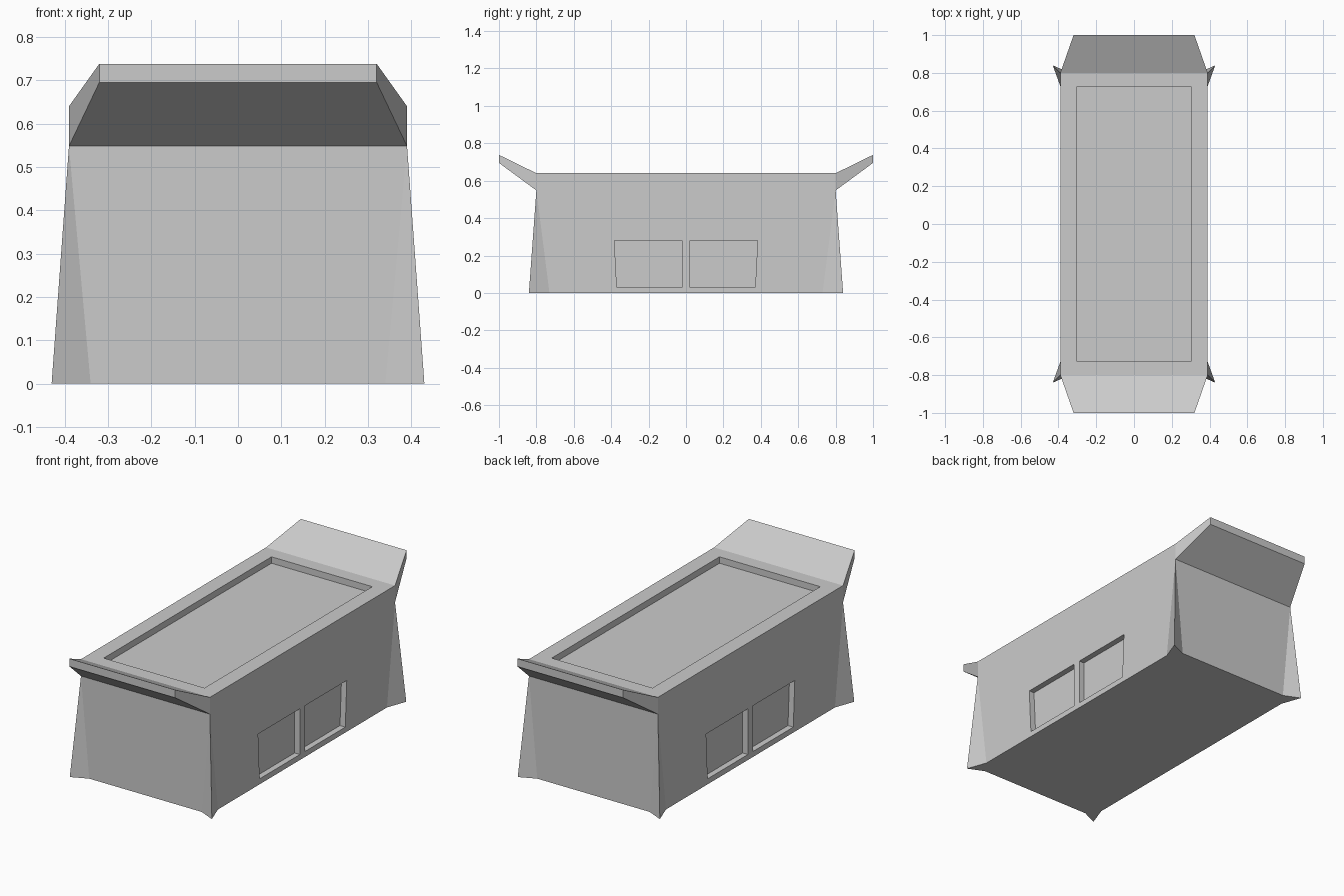
import bpy, bmesh

if "Cube" in bpy.data.objects:
    bpy.data.objects.remove(bpy.data.objects["Cube"])

SIGNS = (1, -1)

# One corner of the shell (+x, +y); the other three are mirrored from it
CORNER = {
    "rim": (0.39, 0.80, 0.64), "under": (0.39, 0.80, 0.548),
    "lip_top": (0.32, 1.00, 0.738), "lip_low": (0.32, 1.00, 0.695),
    "toe": (0.43, 0.84, 0), "end_foot": (0.34, 0.80, 0), "side_foot": (0.39, 0.73, 0),
}


def finish(bm, name):
    bmesh.ops.recalc_face_normals(bm, faces=bm.faces)
    mesh = bpy.data.meshes.new(name)
    bm.to_mesh(mesh)
    bm.free()
    obj = bpy.data.objects.new(name, mesh)
    bpy.context.collection.objects.link(obj)
    return obj


def prism(name, outline, offset):
    bm = bmesh.new()
    face = bm.faces.new([bm.verts.new(p) for p in outline])
    new = bmesh.ops.extrude_face_region(bm, geom=[face])["geom"]
    verts = [g for g in new if isinstance(g, bmesh.types.BMVert)]
    bmesh.ops.translate(bm, verts=verts, vec=offset)
    return finish(bm, name)


def build_body():
    bm = bmesh.new()
    v = {(k, sx, sy): bm.verts.new((x * sx, y * sy, z))
         for k, (x, y, z) in CORNER.items() for sx in SIGNS for sy in SIGNS}

    def face(*keys):
        bm.faces.new([v[k] for k in keys])

    for sy in SIGNS:
        # Flared end lip and end wall
        chain = ("rim", "lip_top", "lip_low", "under", "end_foot")
        for a, b in zip(chain, chain[1:]):
            face((a, 1, sy), (a, -1, sy), (b, -1, sy), (b, 1, sy))
        # Lip cheeks and splayed corner toes
        for sx in SIGNS:
            for names in (chain[:4], ("under", "end_foot", "toe"), ("under", "toe", "side_foot")):
                face(*[(n, sx, sy) for n in names])
    # Long side walls
    for sx in SIGNS:
        half = ("rim", "under", "side_foot")
        face(*[(n, sx, 1) for n in half], *[(n, sx, -1) for n in reversed(half)])
    # Top and underside
    loop = ((1, 1), (-1, 1), (-1, -1), (1, -1))
    face(*[("rim", sx, sy) for sx, sy in loop])
    under = []
    for sx, sy in loop:
        foot = ("side_foot", "toe", "end_foot")
        under += [(n, sx, sy) for n in (foot if sx * sy > 0 else reversed(foot))]
    face(*under)
    return finish(bm, "planter_body")


body = build_body()

# Sunken top panel
cutters = [prism("top_recess_cutter",
                 [(0.305, 0.725, 0.605), (-0.305, 0.725, 0.605),
                  (-0.305, -0.725, 0.605), (0.305, -0.725, 0.605)], (0, 0, 0.2))]
# Two recessed panels on each long side
for sx in SIGNS:
    for sy in SIGNS:
        outline = [(0.022, 0.03), (0.37, 0.03), (0.383, 0.28), (0.022, 0.28)]
        cutters.append(prism("side_recess_cutter",
                             [(0.358 * sx, y * sy, z) for y, z in outline], (0.2 * sx, 0, 0)))

bpy.context.view_layer.objects.active = body
for cutter in cutters:
    cutter.hide_render = True
    mod = body.modifiers.new("recess", "BOOLEAN")
    mod.operation = "DIFFERENCE"
    mod.solver = "EXACT"
    mod.object = cutter
    bpy.ops.object.modifier_apply(modifier=mod.name)
    bpy.data.objects.remove(cutter)
